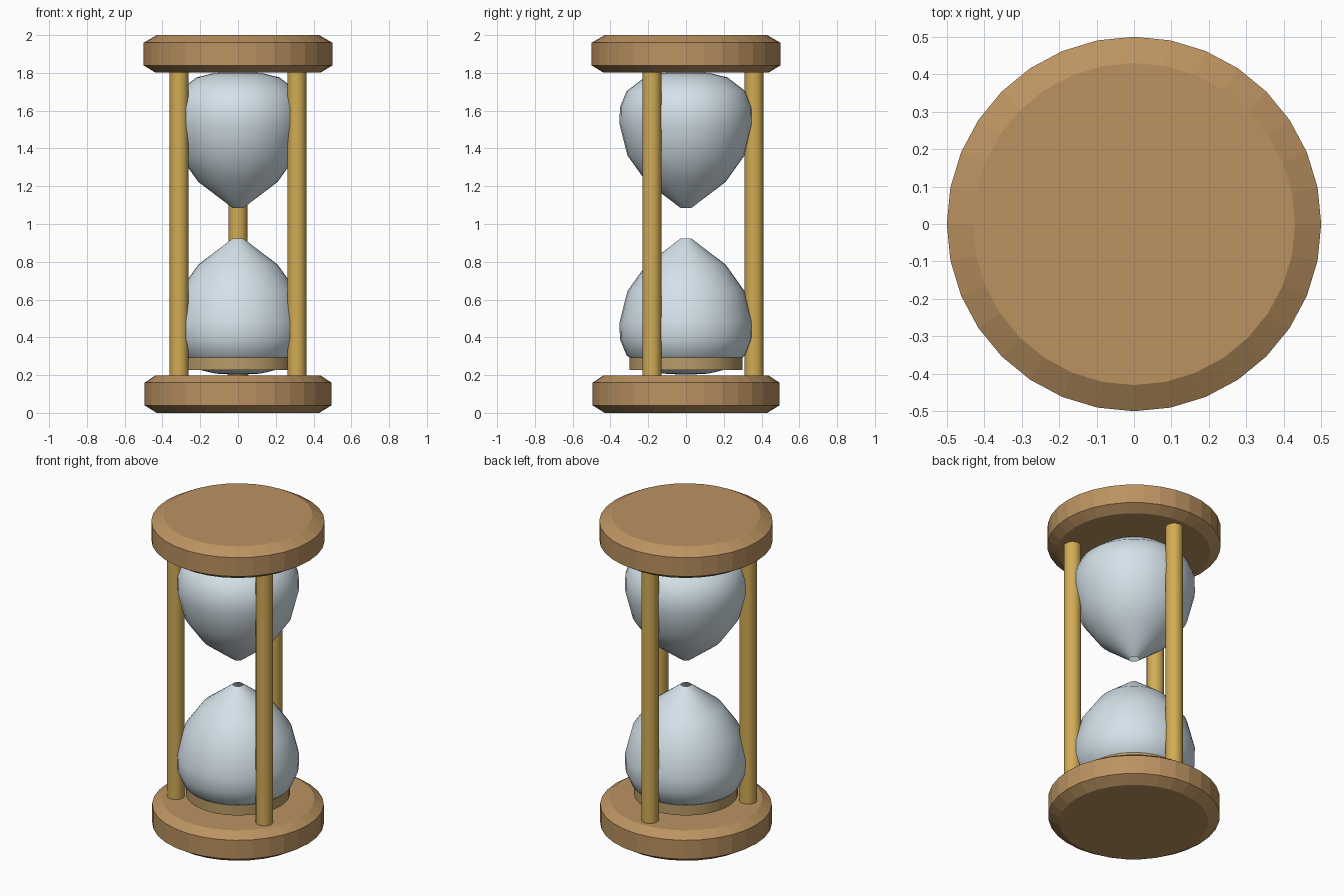
import bpy, bmesh, math

if "Cube" in bpy.data.objects:
    bpy.data.objects.remove(bpy.data.objects["Cube"])


def material(name, rgb):
    m = bpy.data.materials.new(name)
    m.diffuse_color = (*rgb, 1)
    m.use_nodes = True
    m.node_tree.nodes["Principled BSDF"].inputs["Base Color"].default_value = m.diffuse_color
    return m


WOOD = material("wood", (0.50, 0.29, 0.12))
BRASS = material("brass", (0.64, 0.41, 0.09))
GLASS = material("glass", (0.66, 0.76, 0.82))
SAND = material("sand", (0.48, 0.33, 0.14))


def lathe(name, profile, sides, mat, loc=(0, 0), caps=(True, True), smooth=None):
    """Revolve (radius, z) points, listed bottom to top, around z."""
    bm = bmesh.new()
    rings = []
    for r, z in profile:
        angles = [2 * math.pi * i / sides for i in range(sides)]
        rings.append([bm.verts.new((r * math.cos(a), r * math.sin(a), z)) for a in angles])
    for a, b in zip(rings, rings[1:]):
        for i in range(sides):
            j = (i + 1) % sides
            bm.faces.new((a[i], a[j], b[j], b[i]))
    if caps[0]:
        bm.faces.new(rings[0][::-1])
    if caps[1]:
        bm.faces.new(rings[-1])
    me = bpy.data.meshes.new(name)
    bm.to_mesh(me)
    bm.free()
    me.materials.append(mat)
    ob = bpy.data.objects.new(name, me)
    ob.location = (*loc, 0)
    bpy.context.collection.objects.link(ob)
    if smooth:
        bpy.ops.object.select_all(action='DESELECT')
        ob.select_set(True)
        bpy.context.view_layer.objects.active = ob
        bpy.ops.object.shade_smooth_by_angle(angle=math.radians(smooth))
    return ob


# Bevelled wooden end plates
plate = [(0.43, 0), (0.49, 0.04), (0.50, 0.16), (0.47, 0.197)]
plate = [(0.43, 0), (0.495, 0.04), (0.495, 0.16), (0.44, 0.197)]
lathe("bottom_plate", plate, 32, WOOD)
lathe("top_plate", [(r * (1.01 if r > 0.45 else 1), 2 - z) for r, z in reversed(plate)], 32, WOOD)

# Three brass posts
for i, deg in enumerate((90, 210, 330)):
    a = math.radians(deg)
    lathe(f"post_{i + 1}", [(0.05, 0.19), (0.05, 1.81)], 24, BRASS,
          (0.36 * math.cos(a), 0.36 * math.sin(a)), smooth=40)

# Two glass bulbs, open at the neck
bulb = [(0.03, 0.203), (0.12, 0.208), (0.22, 0.232), (0.315, 0.305), (0.35, 0.39), (0.352, 0.48),
        (0.31, 0.645), (0.21, 0.785), (0.03, 0.922)]
lathe("lower_bulb", bulb, 32, GLASS, caps=(True, False), smooth=60)
lathe("upper_bulb", [(r, 2.008 - z) for r, z in reversed(bulb)], 32, GLASS,
      caps=(False, True), smooth=60)

# Sand layer in the lower bulb
lathe("sand", [(0.30, 0.227), (0.30, 0.292)], 32, SAND, smooth=40)
